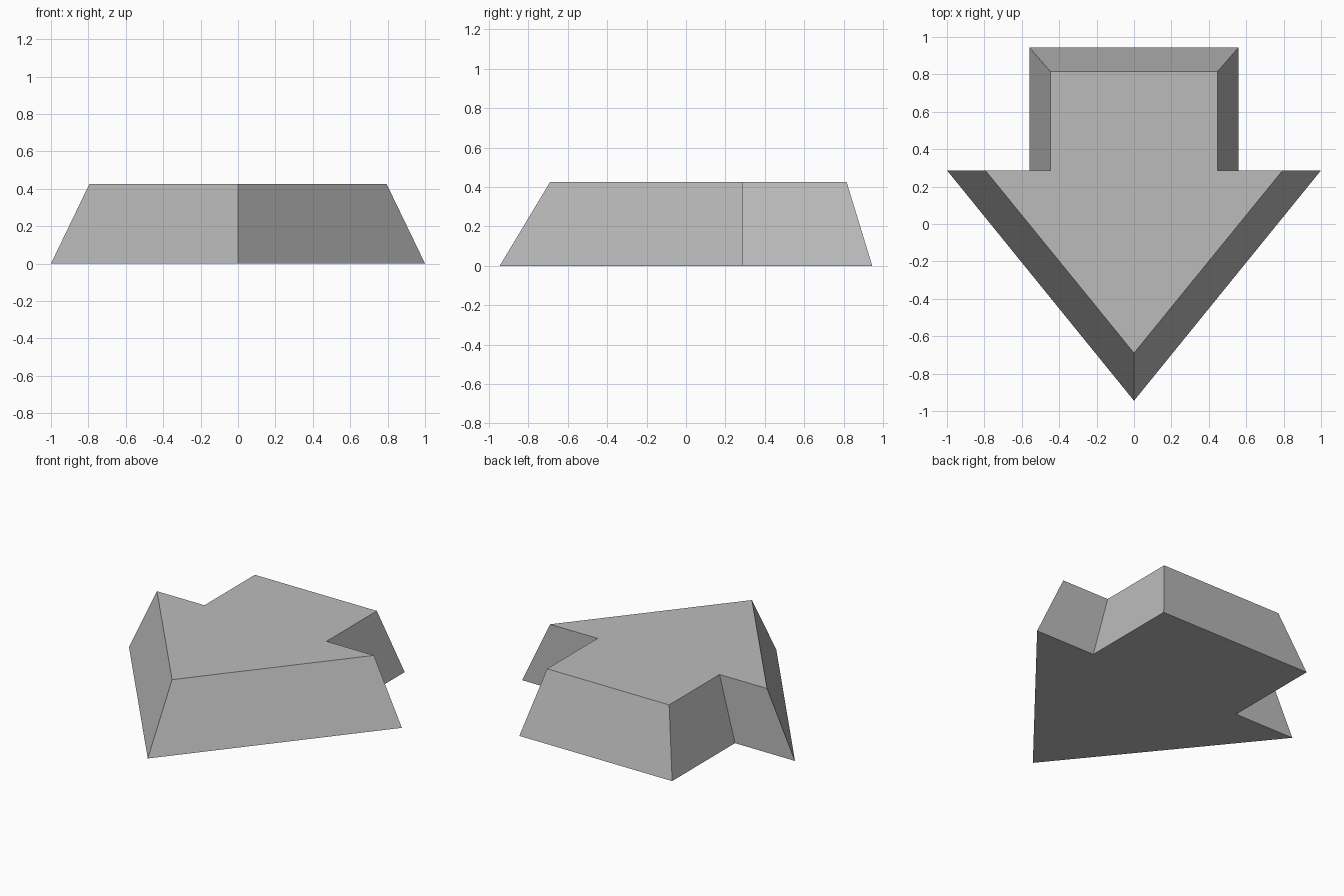
import bpy
import bmesh

cube = bpy.data.objects.get("Cube")
if cube:
    bpy.data.objects.remove(cube, do_unlink=True)

HEIGHT = 0.425

grey = bpy.data.materials.new("light grey")
grey.use_nodes = True
colour = (0.5, 0.5, 0.5, 1)
grey.diffuse_color = colour
grey.node_tree.nodes["Principled BSDF"].inputs["Base Color"].default_value = colour


def outline(half):
    """Mirror a half outline, starting at the tip, across x = 0."""
    return half + [(-x, y) for x, y in reversed(half[1:])]


# Arrow footprint and the smaller arrow on top
base = outline([(0, -0.945), (1, 0.287), (0.56, 0.287), (0.56, 0.945)])
top = outline([(0, -0.69), (0.795, 0.287), (0.447, 0.287), (0.447, 0.815)])

# Caps joined by sloping sides
bm = bmesh.new()
low = [bm.verts.new((x, y, 0)) for x, y in base]
high = [bm.verts.new((x, y, HEIGHT)) for x, y in top]
bm.faces.new(low[::-1])
bm.faces.new(high)
for i in range(len(low)):
    j = (i + 1) % len(low)
    bm.faces.new((low[i], low[j], high[j], high[i]))
bmesh.ops.recalc_face_normals(bm, faces=bm.faces)

mesh = bpy.data.meshes.new("arrow_block")
bm.to_mesh(mesh)
bm.free()
mesh.materials.append(grey)
arrow = bpy.data.objects.new("arrow_block", mesh)
bpy.context.collection.objects.link(arrow)
